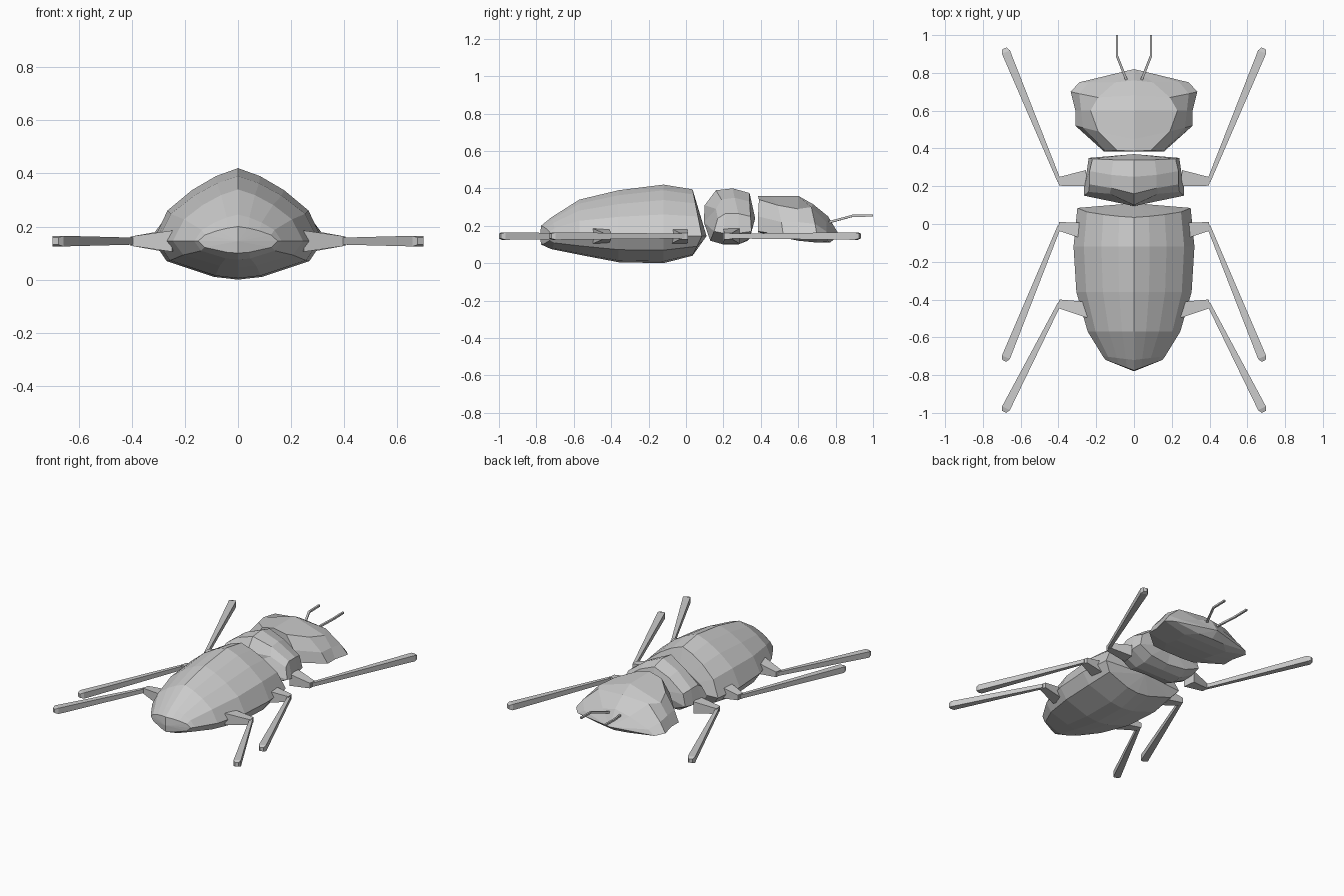
import bpy, bmesh
from mathutils import Vector

cube = bpy.data.objects.get("Cube")
if cube:
    bpy.data.objects.remove(cube, do_unlink=True)

grey = bpy.data.materials.new("shell_grey")
grey.use_nodes = True
grey.diffuse_color = (0.6, 0.6, 0.6, 1)
grey.node_tree.nodes["Principled BSDF"].inputs["Base Color"].default_value = (0.6, 0.6, 0.6, 1)


def finish(name, bm):
    bmesh.ops.recalc_face_normals(bm, faces=bm.faces[:])
    mesh = bpy.data.meshes.new(name)
    bm.to_mesh(mesh)
    bm.free()
    mesh.materials.append(grey)
    obj = bpy.data.objects.new(name, mesh)
    bpy.context.collection.objects.link(obj)
    return obj


def loft(name, halves, rear=None, front=None):
    """Skin mirrored half-sections (top centre to bottom centre); ends close to a point or flat."""
    bm = bmesh.new()
    rings = []
    for half in halves:
        full = list(half) + [(-x, y, z) for x, y, z in reversed(half[1:-1])]
        rings.append([bm.verts.new(p) for p in full])
    n = len(rings[0])
    for a, b in zip(rings, rings[1:]):
        for i in range(n):
            j = (i + 1) % n
            bm.faces.new((a[i], a[j], b[j], b[i]))
    for ring, tip in ((rings[0], rear), (rings[-1], front)):
        if tip:
            v = bm.verts.new(tip)
            for i in range(n):
                bm.faces.new((ring[i], ring[(i + 1) % n], v))
        else:
            bm.faces.new(ring)
    return finish(name, bm)


def bar(name, stations):
    """Square bar through stations of (centre, width, height), width lying level."""
    bm = bmesh.new()
    rings = []
    pts = [Vector(s[0]) for s in stations]
    for k, (c, w, h) in enumerate(stations):
        d = pts[min(k + 1, len(pts) - 1)] - pts[max(k - 1, 0)]
        side = Vector((d.y, -d.x, 0)).normalized() * (w / 2)
        up = Vector((0, 0, h / 2))
        rings.append([bm.verts.new(pts[k] + side * s + up * t)
                      for s, t in ((1, 1), (-1, 1), (-1, -1), (1, -1))])
    for a, b in zip(rings, rings[1:]):
        for i in range(4):
            j = (i + 1) % 4
            bm.faces.new((a[i], a[j], b[j], b[i]))
    bm.faces.new(rings[0])
    bm.faces.new(rings[-1])
    return finish(name, bm)


# Abdomen: one ridged cross-section, scaled along the body
section = [(0, 1), (0.26, 0.89), (0.54, 0.70), (0.83, 0.42), (1, 0),
           (0.84, -0.52), (0.28, -0.93), (0, -1)]


def abdomen_ring(y, w, top, side, bottom, bow=0, lean=0):
    return [(u * w, y + bow * (1 - u) + lean * abs(v),
             side + v * ((top - side) if v > 0 else (side - bottom))) for u, v in section]


loft("abdomen", [
    abdomen_ring(-0.72, 0.15, 0.20, 0.145, 0.10, bow=-0.055),
    abdomen_ring(-0.70, 0.165, 0.245, 0.145, 0.075, bow=-0.02),
    abdomen_ring(-0.57, 0.245, 0.34, 0.145, 0.045),
    abdomen_ring(-0.36, 0.305, 0.39, 0.145, 0.005),
    abdomen_ring(-0.12, 0.32, 0.42, 0.145, 0.0),
    abdomen_ring(0.085, 0.30, 0.395, 0.145, 0.04, lean=-0.05),
], rear=(0, -0.78, 0.145), front=(0, 0.11, 0.145))

# Thorax
loft("thorax", [
    [(0, .10, .31), (.13, .16, .29), (.24, .17, .24), (.265, .15, .17), (.14, .13, .12), (0, .13, .13)],
    [(0, .16, .39), (.12, .19, .34), (.235, .21, .265), (.265, .2, .16), (.15, .2, .10), (0, .2, .10)],
    [(0, .25, .40), (.12, .26, .35), (.235, .28, .265), (.25, .28, .16), (.15, .28, .10), (0, .28, .10)],
    [(0, .34, .375), (.11, .34, .33), (.22, .345, .25), (.24, .35, .17), (.14, .34, .13), (0, .33, .12)],
], rear=(0, .095, .22), front=(0, .37, .24))

# Head: domed top plate, flared cheeks and a pointed snout
loft("head", [
    [(0, .385, .36), (.09, .39, .34), (.15, .385, .25), (.16, .385, .17), (.08, .385, .165), (0, .385, .165)],
    [(0, .45, .36), (.19, .49, .31), (.27, .51, .22), (.31, .52, .15), (.15, .5, .14), (0, .5, .14)],
    [(0, .60, .36), (.23, .60, .29), (.28, .6, .22), (.31, .6, .15), (.15, .6, .12), (0, .6, .12)],
    [(0, .68, .315), (.19, .67, .30), (.29, .69, .21), (.335, .70, .15), (.17, .7, .11), (0, .7, .11)],
    [(0, .76, .25), (.10, .75, .22), (.24, .75, .17), (.29, .75, .14), (.1, .76, .115), (0, .77, .11)],
], front=(0, .82, .15))

# Legs and antennae on both sides: (name, hip y, knee y, foot y, hip x)
legs = [("front", 0.243, 0.225, 0.915, 0.25),
        ("middle", -0.035, -0.012, -0.71, 0.27),
        ("rear", -0.455, -0.422, -0.98, 0.24)]
for label, s in (("left", 1), ("right", -1)):
    for name, hip, knee, foot, hx in legs:
        bar(f"{name}_{label}_thigh", [((s * hx, hip, .145), .085, .08),
                                      ((s * .40, knee, .145), .045, .035)])
        f = Vector((s * .68, foot, .145))
        k = Vector((s * .395, knee, .145))
        d = (f - k).normalized()
        bar(f"{name}_{label}_shin", [(k, .02, .026), (f - d * .005, .046, .04),
                                     (f + d * .016, .024, .026)])
    bar(f"{label}_antenna", [((s * .035, .75, .215), .013, .012),
                             ((s * .09, .89, .253), .013, .012),
                             ((s * .09, 1.0, .255), .013, .012)])
